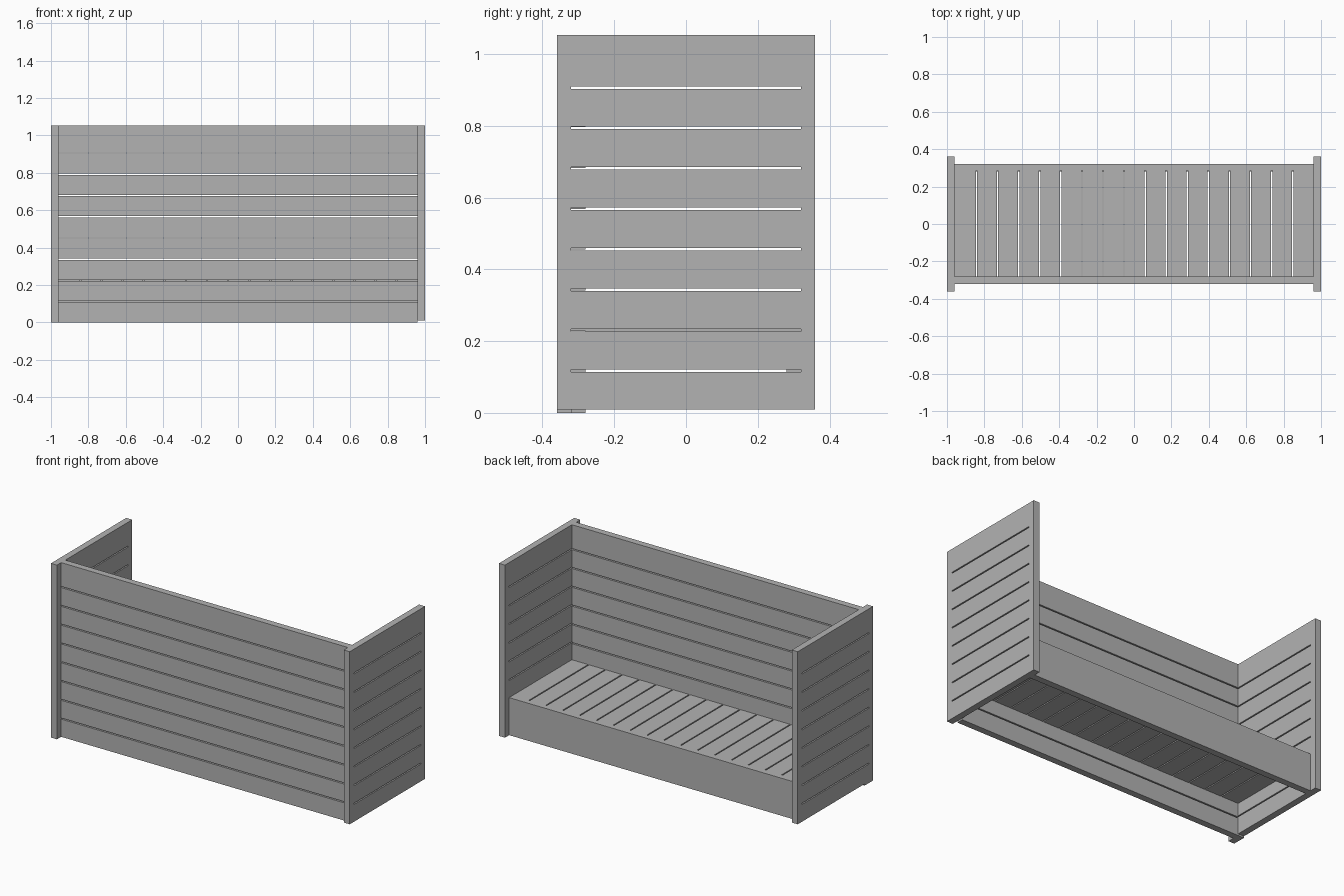
import bpy
import bmesh
from mathutils import Vector

cube = bpy.data.objects.get("Cube")
if cube:
    bpy.data.objects.remove(cube, do_unlink=True)

# Single painted-timber colour
GREY = (0.45, 0.45, 0.45, 1.0)
paint = bpy.data.materials.new("plain grey")
paint.use_nodes = True
paint.diffuse_color = GREY
paint.node_tree.nodes["Principled BSDF"].inputs["Base Color"].default_value = GREY

T = 0.04          # board thickness
GAP = 0.007       # gap between boards
TOP = 1.054
INNER = 1 - T     # inner face of the end panels


def finish(name, bm):
    bmesh.ops.recalc_face_normals(bm, faces=bm.faces)
    mesh = bpy.data.meshes.new(name)
    bm.to_mesh(mesh)
    bm.free()
    mesh.materials.append(paint)
    obj = bpy.data.objects.new(name, mesh)
    bpy.context.collection.objects.link(obj)
    return obj


def add_box(bm, lo, hi):
    lo, hi = Vector(lo), Vector(hi)
    verts = bmesh.ops.create_cube(bm, size=1)["verts"]
    for v in verts:
        v.co = (lo + hi) / 2 + v.co * (hi - lo)


def slotted_panel(name, us, vs, place, depth, is_slot):
    """Grid of cells with the slot cells left open, extruded to a board."""
    bm = bmesh.new()
    grid = [[bm.verts.new(place(u, v)) for v in vs] for u in us]
    for i in range(len(us) - 1):
        for j in range(len(vs) - 1):
            if not is_slot(i, j):
                bm.faces.new((grid[i][j], grid[i + 1][j],
                              grid[i + 1][j + 1], grid[i][j + 1]))
    new = bmesh.ops.extrude_face_region(bm, geom=bm.faces[:])["geom"]
    moved = [g for g in new if isinstance(g, bmesh.types.BMVert)]
    bmesh.ops.translate(bm, verts=moved, vec=depth)
    bmesh.ops.dissolve_limit(bm, angle_limit=0.01, verts=bm.verts, edges=bm.edges)
    return finish(name, bm)


def slot_lines(start, end, centres):
    cuts = [c + s * GAP / 2 for c in centres for s in (-1, 1)]
    return [start] + cuts + [end]


# End panels with eight long slots each
heights = slot_lines(0.01, TOP, [0.118 + 0.1127 * k for k in range(8)])
for name, x in (("left_end_panel", INNER), ("right_end_panel", -1)):
    slotted_panel(name, (-0.36, -0.32, 0.32, 0.36), heights,
                  lambda u, v: (x, u, v), (T, 0, 0),
                  lambda i, j: i == 1 and j % 2 == 1)

# Small foot under one front corner
bm = bmesh.new()
add_box(bm, (-1, -0.36, 0), (-INNER, -0.28, 0.01))
finish("corner_foot", bm)

# Tall front wall of horizontal boards
bm = bmesh.new()
edges = slot_lines(0, TOP, [0.1105 + 0.1137 * k for k in range(8)])
for low, high in zip(edges[::2], edges[1::2]):
    add_box(bm, (-INNER, -0.32, low), (INNER, -0.28, high))
finish("wall_boards", bm)

# Slatted base, joined along its back edge
columns = slot_lines(-INNER, INNER, [-0.842 + 0.1127 * k for k in range(16)])
slotted_panel("base_slats", columns, (-0.28, 0.285, 0.32),
              lambda u, v: (u, v, 0.197), (0, 0, T),
              lambda i, j: i % 2 == 1 and j == 0)

# Low rail below the back edge of the base
bm = bmesh.new()
add_box(bm, (-INNER, 0.28, 0.01), (INNER, 0.32, 0.197))
finish("back_rail", bm)
